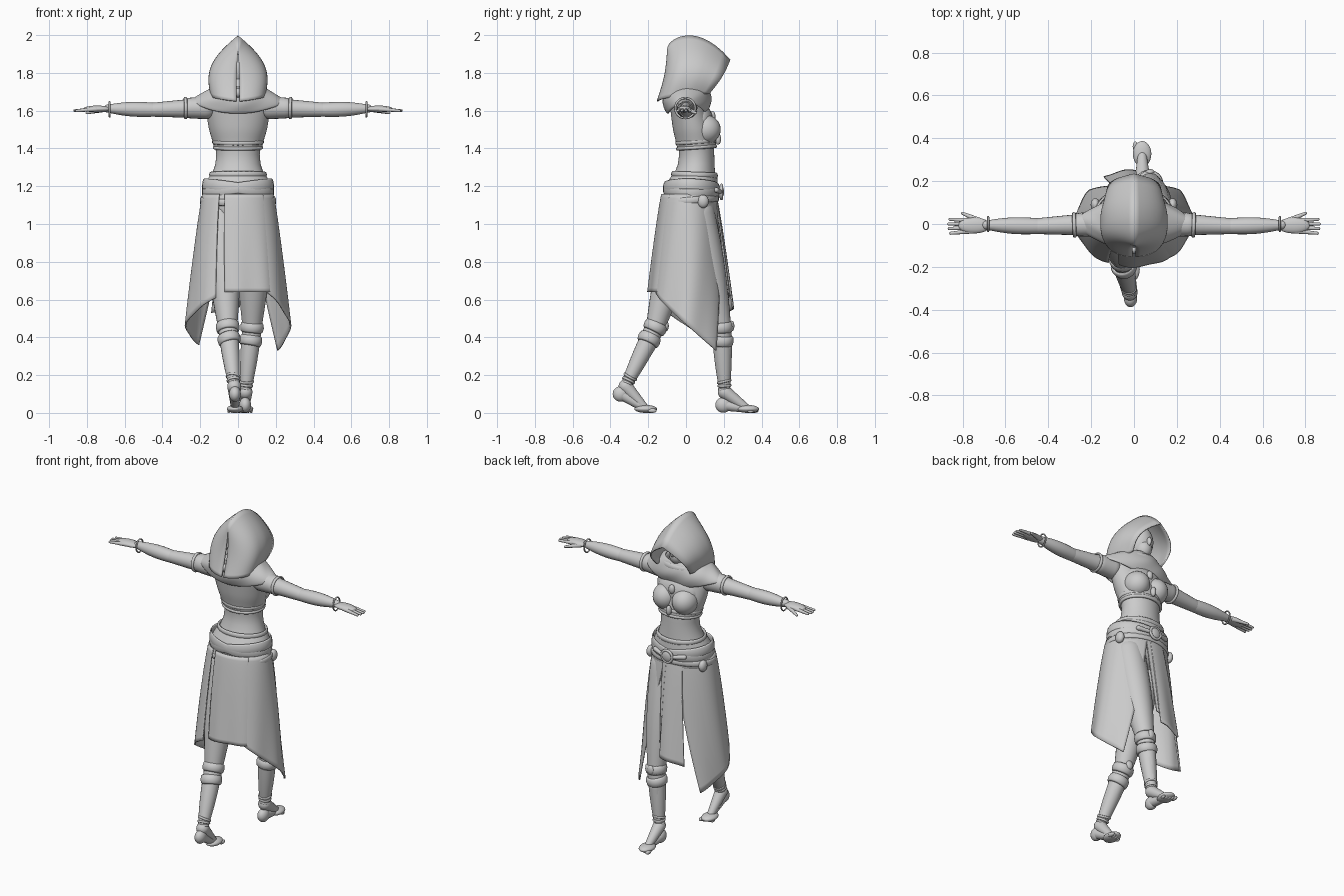
import bpy, bmesh
from math import sin, cos, pi, radians
from mathutils import Vector, Matrix, Euler

if "Cube" in bpy.data.objects:
    bpy.data.objects.remove(bpy.data.objects["Cube"])

GREY = (.6, .6, .6, 1)
material = bpy.data.materials.new("plain_grey")
material.use_nodes = True
material.diffuse_color = GREY
material.node_tree.nodes["Principled BSDF"].inputs["Base Color"].default_value = GREY


def finish(name, bm, mirror=False, thickness=0, subdivide=False):
    bmesh.ops.recalc_face_normals(bm, faces=bm.faces)
    mesh = bpy.data.meshes.new(name)
    bm.to_mesh(mesh)
    bm.free()
    obj = bpy.data.objects.new(name, mesh)
    bpy.context.collection.objects.link(obj)
    mesh.materials.append(material)
    for polygon in mesh.polygons:
        polygon.use_smooth = True
    if mirror:
        obj.modifiers.new("mirror", "MIRROR")
    if thickness:
        obj.modifiers.new("cloth", "SOLIDIFY").thickness = thickness
    if subdivide:
        obj.modifiers.new("smooth", "SUBSURF")


def mix(a, b, t):
    return a + (b - a) * t


def oval(centre, wide, deep, frame=Matrix.Identity(3), count=32):
    angles = [2 * pi * i / count for i in range(count)]
    return [centre + frame @ Vector((wide * cos(a), deep * sin(a), 0)) for a in angles]


def skin(name, rows, closed=True, caps=False, loop=False, **options):
    """Bridge rows of points with quads."""
    bm = bmesh.new()
    rings = [[bm.verts.new(point) for point in row] for row in rows]
    if loop:
        rings.append(rings[0])
    count = len(rings[0])
    for low, high in zip(rings, rings[1:]):
        for i in range(count if closed else count - 1):
            j = (i + 1) % count
            bm.faces.new((low[i], low[j], high[j], high[i]))
    if caps:
        bm.faces.new(rings[0])
        bm.faces.new(rings[-1])
    finish(name, bm, **options)


def ball(name, centre, size, **options):
    bm = bmesh.new()
    place = Matrix.Translation(centre) @ Matrix.Diagonal((*size, 1))
    bmesh.ops.create_uvsphere(bm, u_segments=24, v_segments=16, radius=1, matrix=place)
    finish(name, bm, **options)


def band(name, centre, wide, deep, thick, tall, frame=Matrix.Identity(3), **options):
    """Oval strap with a rounded section."""
    section = [2 * pi * k / 8 for k in range(8)]
    rows = [oval(centre + frame @ Vector((0, 0, tall * sin(a))),
                 wide + thick * cos(a), deep + thick * cos(a), frame) for a in section]
    skin(name, rows, loop=True, **options)


class Limb:
    """Tapered round limb with rounded ends and a swollen middle."""

    def __init__(self, name, start, end, first, last, swell=0, **options):
        self.start, self.end = Vector(start), Vector(end)
        self.first, self.last, self.swell, self.options = first, last, swell, options
        self.axis = (self.end - self.start).normalized()
        self.frame = self.axis.to_track_quat("Z", "Y").to_matrix()
        turns = [pi / 2 * (k + .2) / 5 for k in range(5)]
        stations = [(self.start - self.axis * first * cos(a), first * sin(a)) for a in turns]
        stations += [self.at(k / 10) for k in range(11)]
        stations += [(self.end + self.axis * last * cos(a), last * sin(a)) for a in reversed(turns)]
        rows = [oval(p, r, r, self.frame, count=20) for p, r in stations]
        skin(name, rows, caps=True, **options)

    def at(self, t):
        radius = mix(self.first, self.last, t) + self.swell * sin(pi * t)
        return self.start.lerp(self.end, t), radius

    def cuff(self, name, t, thick, tall, tilt=0):
        point, radius = self.at(t)
        turned = self.frame @ Matrix.Rotation(radians(tilt), 3, "Y")
        band(name, point, radius, radius, thick, tall, turned, **self.options)


# Torso profile: height, centre y, half width, half depth
BODY = [(1.8, .03, .045, .05), (1.71, 0, .06, .06), (1.66, 0, .17, .08), (1.5, .04, .145, .1),
        (1.42, .055, .12, .095), (1.32, .06, .108, .09), (1.2, .03, .17, .13),
        (1.1, .02, .19, .14), (.98, .01, .15, .11)]


def body(z):
    for upper, lower in zip(BODY, BODY[1:]):
        if z >= lower[0]:
            t = (upper[0] - z) / (upper[0] - lower[0])
            return [mix(a, b, t) for a, b in zip(upper[1:], lower[1:])]


def garment(name, top, bottom, gap, **options):
    rows = []
    for k in range(9):
        z = mix(top, bottom, k / 8)
        y, wide, deep = body(z)
        rows.append(oval(Vector((0, y, z)), wide + gap, deep + gap))
    skin(name, rows, **options)


def belt(name, z, thick, tall, pitch=0, roll=0, gap=.006):
    y, wide, deep = body(z)
    frame = Euler((radians(pitch), radians(roll), 0)).to_matrix()
    band(name, Vector((0, y, z)), wide + gap, deep + gap, thick, tall, frame)


# Torso, crop top and bust
skin("torso", [oval(Vector((0, y, z)), w, d) for z, y, w, d in BODY], caps=True, subdivide=True)
garment("crop_top", 1.65, 1.4, .004, thickness=.006, subdivide=True)
ball("upper_chest", (0, .07, 1.54), (.135, .075, .1))
ball("bust", (.066, .1, 1.5), (.074, .084, .078), mirror=True)
belt("upper_chest_band", 1.435, thick=.007, tall=.012, pitch=4)
belt("lower_chest_band", 1.405, thick=.009, tall=.01, pitch=4)
ball("brooch", (0, .14, 1.57), (.02, .016, .028))
ball("pendant", (0, .17, 1.45), (.016, .016, .03))

# Head inside the hood
ball("head", (0, .045, 1.82), (.078, .085, .105))
ball("jaw", (0, .075, 1.765), (.05, .058, .06))
ball("nose", (0, .133, 1.795), (.012, .016, .026))

# Hood: rounded arches swept from the back to the slanted opening
arches = []
for step in range(17):
    s = step / 16
    t = s * s
    peak = Vector((0, mix(-.1, .235, t), 2 - .29 * (t - .33) ** 2 - .045 * (1 - s) ** 4))
    base = Vector((0, mix(-.155, .125, t), mix(1.65, 1.69, s)))
    half = .16 * sin(pi / 2 * min(1, (s + .02) / .65)) * (1 - .5 * max(0, t - .6))
    arch = []
    for i in range(33):
        across = i / 16 - 1
        rise = 1 - abs(across)
        point = base.lerp(peak, rise)
        point.x = half * (1 - rise ** 2.8) * (1 if across > 0 else -1) * (.9 + .14 * sin(pi * rise))
        point.y += .012 * sin(pi * rise)
        arch.append(point)
    arches.append(arch)
skin("hood", arches, closed=False, thickness=.008)

# Cowl draped over the shoulders, dipping at front and back
cowl = []
for step in range(9):
    t = step / 8
    ring = oval(Vector((0, .005, 1.735 - .085 * t)), .12 + .145 * t, .105 + .025 * sin(pi * t), count=48)
    for i, point in enumerate(ring):
        turn = 2 * pi * i / 48
        point.z -= .07 * t * sin(turn) ** 2
        point.x *= 1 + .015 * sin(9 * turn + step)
        point.y *= 1 + .02 * sin(7 * turn + step)
    cowl.append(ring)
skin("shoulder_cowl", cowl, thickness=.012, subdivide=True)
band("neck_fold", Vector((0, -.005, 1.695)), .135, .115, .02, .025)

# Arms, sleeves and bracelets
shoulder, elbow, wrist = (.17, 0, 1.615), (.45, -.01, 1.605), (.69, -.005, 1.611)
Limb("upper_arm", shoulder, elbow, .055, .037, mirror=True)
forearm = Limb("forearm", elbow, wrist, .037, .021, swell=.009, mirror=True)
sleeve = Limb("sleeve", shoulder, (.25, -.003, 1.614), .06, .055, mirror=True)
sleeve.cuff("sleeve_hem", 1.35, thick=.006, tall=.009)
band("bracelet", Vector((.68, 0, 1.607)), .04, .033, .004, .005,
     Matrix.Rotation(pi / 2, 3, "Y"), mirror=True)

# Hands
ball("palm", (.745, -.007, 1.609), (.075, .037, .018), mirror=True)
for k in range(4):
    y = .018 - .018 * k
    reach = .867 - .007 * abs(k - 1.3)
    Limb("finger", (.75, y * .9, 1.608), (reach, y * 1.2, 1.6), .012, .007, mirror=True)
Limb("thumb", (.72, .015, 1.605), (.8, .05, 1.588), .014, .007, mirror=True)


def leg(name, hip, knee, ankle, heel, sole):
    """Bare leg and foot with cuffs, straps and a shin guard."""
    Limb(name + "_thigh", hip, knee, .095, .052, swell=.012)
    calf = Limb(name + "_calf", knee, ankle, .052, .028, swell=.006)
    for k in range(2):
        calf.cuff(name + "_knee_cuff", .02 + .2 * k, thick=.011, tall=.028, tilt=8 * k)
    for k in range(3):
        calf.cuff(name + "_ankle_strap", .84 + .06 * k, thick=.005, tall=.007, tilt=12 * (k - 1))
    ball(name + "_knee_boss", calf.start + Vector((0, .055, 0)), (.022, .014, .028))
    forward = Vector((0, .008, 0))
    Limb(name + "_shin_guard", calf.at(.3)[0] + forward, calf.at(.8)[0] + forward, .045, .029)
    ball(name + "_heel", heel, (.031, .042, .041))
    Limb(name + "_instep", ankle, sole, .037, .02)
    Limb(name + "_arch", heel, sole, .03, .02)
    ball(name + "_sole", sole, (.043, .06, .021))
    inward = -1 if hip[0] > 0 else 1
    for k in range(5):
        size = .012 - .001 * k
        spot = Vector(sole) + Vector((inward * (.032 - .016 * k), .034 - .005 * k, 0))
        spot.z = size
        ball(name + "_toe", spot, (size, 2 * size, size))


leg("front", (.09, .06, 1.05), (.075, .187, .46), (.04, .205, .11), (.038, .197, .042), (.038, .327, .021))
leg("rear", (-.09, 0, 1.05), (-.055, -.16, .46), (-.02, -.32, .14), (-.016, -.346, .1), (-.016, -.213, .021))
band("thigh_garter", Vector((-.08, -.06, .82)), .082, .086, .006, .012)

# Hip sash, belts, buckle and pouches
garment("hip_sash", 1.265, 1.1, .01, thickness=.01, subdivide=True)
belt("waist_roll", 1.26, thick=.008, tall=.016, pitch=-2)
belt("low_belt", 1.125, thick=.006, tall=.018, pitch=5, gap=.01)
for side in (-1, 1):
    belt("crossed_belt", 1.185, thick=.006, tall=.03, pitch=-2, roll=8 * side, gap=.013)
    Limb("buckle_arm", (side * .03, .185, 1.17), (side * .1, .16, 1.18), .01, .014)
    ball("hip_pouch", (side * .18, .09, 1.12), (.022, .03, .035))
ball("buckle", (0, .185, 1.17), (.036, .016, .036))
band("buckle_rim", Vector((0, .188, 1.17)), .036, .036, .008, .008, Matrix.Rotation(pi / 2, 3, "X"))


def panel(name, top, hem, heights, lean=0, folds=10):
    """Skirt cloth between two angles, its hem running between two heights."""
    waist, rows = 1.16, []
    for j in range(25):
        t, row = j / 24, []
        for i in range(33):
            u = i / 32
            drop = (waist - mix(*heights, u)) * t
            angle = radians(mix(mix(*top, u), mix(*hem, u), t))
            ripple = 1 + .02 * t * sin(folds * u)
            flare = .12 * drop ** .8
            row.append((cos(angle) * (.187 + flare) * ripple,
                        sin(angle) * (.145 + .8 * flare) * ripple + .015 * (1 - t) + lean * drop,
                        waist - drop))
        rows.append(row)
    skin(name, rows, closed=False, thickness=.008)


panel("back_panel", top=(-45, -112), hem=(-46, -106), heights=(.64, .64))
panel("right_panel", top=(-52, 80), hem=(-54, 44), heights=(.64, .33), folds=14)
panel("left_panel", top=(-122, -260), hem=(-117, -224), heights=(.61, .36), folds=14)
panel("front_panel", top=(84, 114), hem=(88, 122), heights=(.56, .53), lean=.07, folds=6)
panel("front_under_panel", top=(76, 100), hem=(85, 104), heights=(.64, .6), lean=.05, folds=5)
